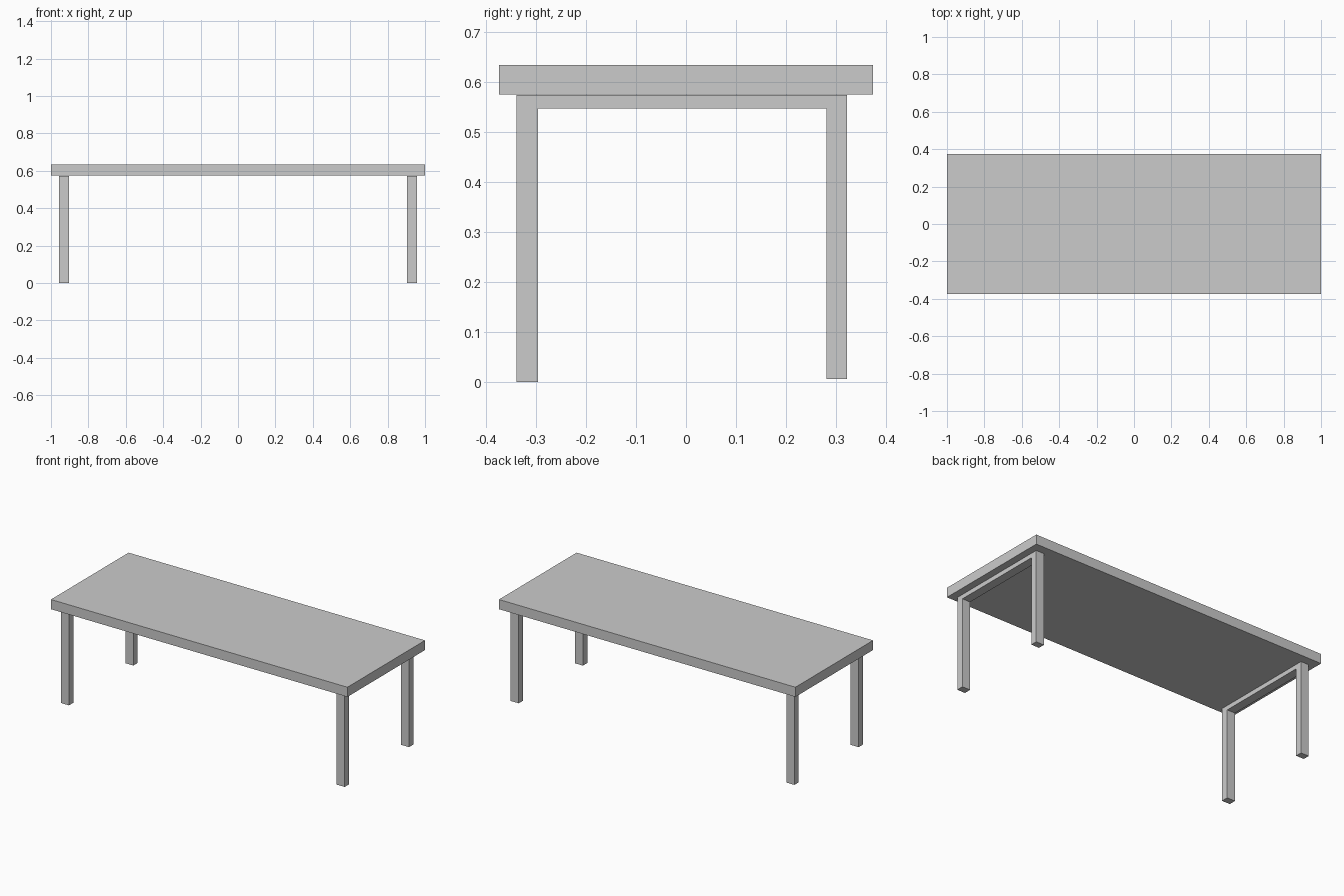
import bpy, bmesh

if "Cube" in bpy.data.objects:
    bpy.data.objects.remove(bpy.data.objects["Cube"])


def make_object(name, bm):
    bmesh.ops.recalc_face_normals(bm, faces=bm.faces)
    mesh = bpy.data.meshes.new(name)
    bm.to_mesh(mesh)
    bm.free()
    obj = bpy.data.objects.new(name, mesh)
    bpy.context.collection.objects.link(obj)
    return obj


def extrude_profile(name, points, x0, x1):
    """Extrude a (y, z) outline along x."""
    bm = bmesh.new()
    face = bm.faces.new([bm.verts.new((x0, y, z)) for y, z in points])
    ext = bmesh.ops.extrude_face_region(bm, geom=[face])
    moved = [v for v in ext["geom"] if isinstance(v, bmesh.types.BMVert)]
    bmesh.ops.translate(bm, vec=(x1 - x0, 0, 0), verts=moved)
    return make_object(name, bm)


# Table top slab
top = [(-0.374, 0.574), (0.374, 0.574), (0.374, 0.633), (-0.374, 0.633)]
extrude_profile("table_top", top, -1.0, 1.0)

# Leg frames: two legs joined by a thin rail; back leg is slightly shorter
frame = [(-0.339, 0.0), (-0.296, 0.0), (-0.296, 0.546), (0.281, 0.546),
         (0.281, 0.006), (0.322, 0.006), (0.322, 0.573), (-0.339, 0.573)]
for name, x0, x1 in (("left_leg_frame", -0.957, -0.903),
                     ("right_leg_frame", 0.903, 0.957)):
    extrude_profile(name, frame, x0, x1)
